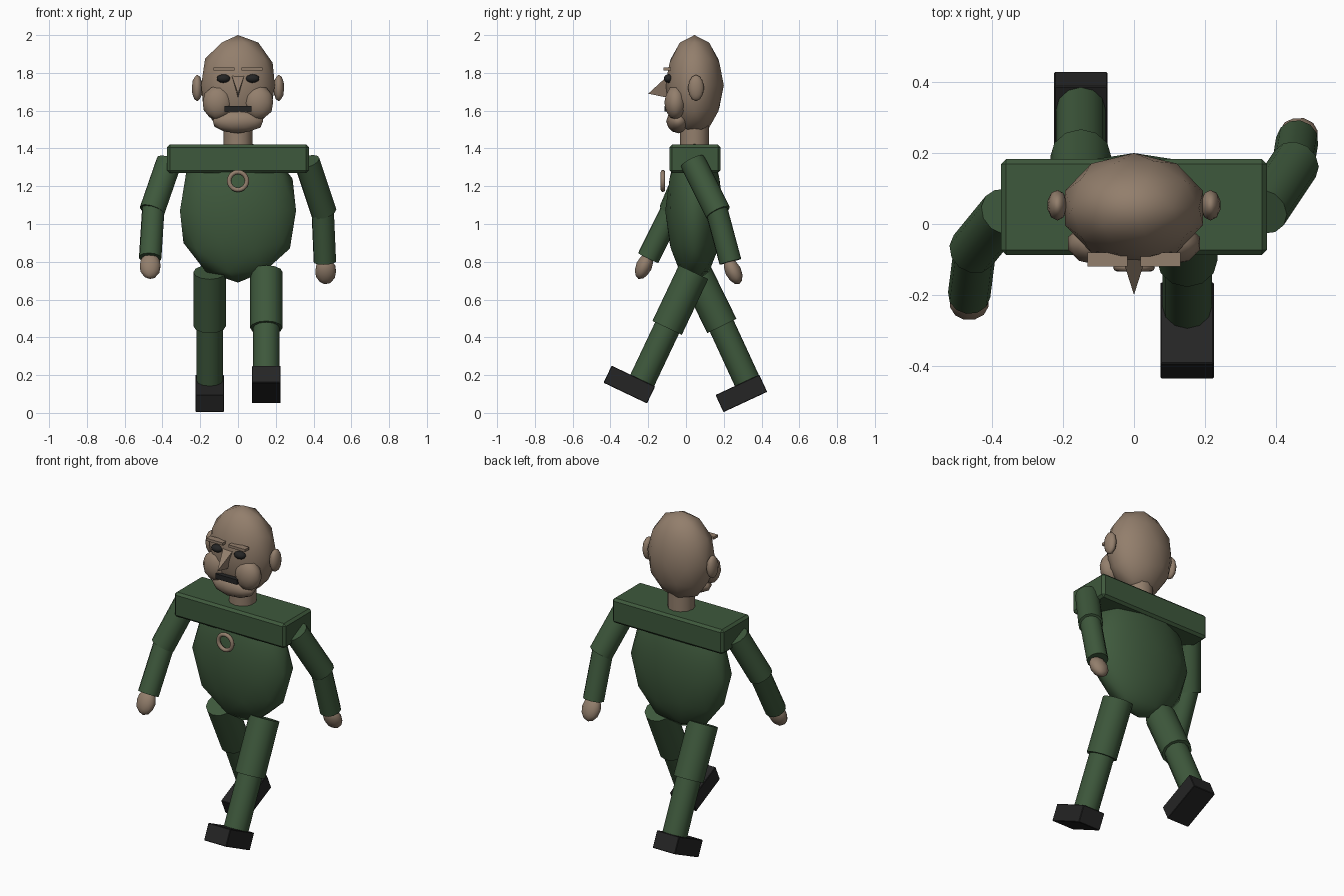
import bpy
import math
from mathutils import Vector

cube = bpy.data.objects.get("Cube")
if cube:
    bpy.data.objects.remove(cube, do_unlink=True)


def make_material(name, color):
    mat = bpy.data.materials.new(name)
    mat.use_nodes = True
    mat.diffuse_color = (*color, 1)
    mat.node_tree.nodes["Principled BSDF"].inputs["Base Color"].default_value = (*color, 1)
    return mat


SKIN = make_material("skin", (0.29, 0.21, 0.15))
GREEN = make_material("green_cloth", (0.048, 0.098, 0.045))
BLACK = make_material("black", (0.018, 0.018, 0.018))


def finish(name, mat, angle=None):
    obj = bpy.context.object
    obj.name = name
    obj.data.materials.append(mat)
    if angle:
        bpy.ops.object.shade_smooth_by_angle(angle=math.radians(angle))
    return obj


def ellipsoid(name, mat, center, radii, tilt=0):
    bpy.ops.mesh.primitive_ico_sphere_add(subdivisions=2, radius=1, location=center,
                                          rotation=(tilt, 0, 0))
    obj = finish(name, mat)
    obj.scale = radii
    bpy.ops.object.shade_smooth()
    return obj


def box(name, mat, center, size, tilt=0, bevel=0):
    bpy.ops.mesh.primitive_cube_add(size=1, location=center, rotation=(tilt, 0, 0))
    obj = finish(name, mat)
    obj.scale = size
    bpy.ops.object.transform_apply(location=False, rotation=False, scale=True)
    if bevel:
        mod = obj.modifiers.new("edge", "BEVEL")
        mod.width = bevel
        mod.segments = 1
    return obj


def limb(name, mat, start, end, radius):
    a, b = Vector(start), Vector(end)
    axis = b - a
    bpy.ops.mesh.primitive_cylinder_add(vertices=12, radius=radius, depth=axis.length,
                                        location=(a + b) / 2)
    obj = finish(name, mat, 40)
    obj.rotation_euler = axis.to_track_quat("Z", "Y").to_euler()
    return obj


# Body
ellipsoid("torso", GREEN, (0, 0.045, 1.07), (0.323, 0.155, 0.38))
box("shoulder_yoke", GREEN, (0, 0.048, 1.345), (0.75, 0.27, 0.15), bevel=0.014)
limb("neck", SKIN, (0, 0.045, 1.38), (0, 0.045, 1.55), 0.077)
bpy.ops.mesh.primitive_torus_add(location=(0, -0.122, 1.228), rotation=(math.pi / 2, 0, 0),
                                 major_radius=0.047, minor_radius=0.012,
                                 major_segments=20, minor_segments=8)
finish("chest_ring", SKIN, 60)

# Head
ellipsoid("head", SKIN, (0, 0.045, 1.735), (0.205, 0.155, 0.265))
ellipsoid("chin", SKIN, (0, -0.04, 1.545), (0.14, 0.065, 0.065))
box("moustache", BLACK, (0, -0.09, 1.61), (0.145, 0.05, 0.03))

# Nose: three-sided wedge running to a low tip
nose_mesh = bpy.data.meshes.new("nose")
nose_mesh.from_pydata([(-0.038, -0.08, 1.8), (0.038, -0.08, 1.8), (0, -0.08, 1.665), (0, -0.2, 1.69)],
                      [], [(0, 1, 2), (0, 3, 1), (1, 3, 2), (2, 3, 0)])
nose_mesh.materials.append(SKIN)
nose = bpy.data.objects.new("nose", nose_mesh)
bpy.context.collection.objects.link(nose)

for side, s in (("left", 1), ("right", -1)):
    # Paired face parts
    ellipsoid(side + "_ear", SKIN, (s * 0.216, 0.053, 1.72), (0.029, 0.043, 0.07))
    ellipsoid(side + "_cheek", SKIN, (s * 0.107, -0.055, 1.643), (0.083, 0.06, 0.092))
    ellipsoid(side + "_eye", BLACK, (s * 0.077, -0.092, 1.77), (0.037, 0.026, 0.023))
    box(side + "_eyebrow", SKIN, (s * 0.075, -0.1, 1.82), (0.112, 0.04, 0.016))

# Arms and legs in mid stride: the left arm swings back, the right arm forward
ARMS = {
    "left": ((0.365, 0.035, 1.33), (0.455, 0.17, 1.06), (0.46, 0.235, 0.8), (0.464, 0.25, 0.75), 0.45),
    "right": ((-0.365, 0.035, 1.33), (-0.455, -0.075, 1.07), (-0.465, -0.2, 0.82), (-0.465, -0.222, 0.778), -0.42),
}
for side, (shoulder, elbow, wrist, palm, tilt) in ARMS.items():
    limb(side + "_upper_arm", GREEN, shoulder, elbow, 0.069)
    limb(side + "_forearm", GREEN, Vector(elbow).lerp(Vector(shoulder), 0.08), wrist, 0.06)
    ellipsoid(side + "_hand", SKIN, palm, (0.057, 0.043, 0.075), tilt)

LEGS = {
    "left": ((0.15, 0.04, 0.745), (0.15, -0.1, 0.45), (0.15, -0.235, 0.165), (0.15, -0.3, 0.15), -0.445),
    "right": ((-0.15, 0.05, 0.745), (-0.15, 0.19, 0.46), (-0.15, 0.325, 0.165), (-0.15, 0.293, 0.103), 0.435),
}
for side, (hip, knee, ankle, foot, tilt) in LEGS.items():
    limb(side + "_thigh", GREEN, hip, knee, 0.086)
    limb(side + "_shin", GREEN, Vector(knee).lerp(Vector(hip), 0.1), ankle, 0.07)
    box(side + "_shoe", BLACK, foot, (0.15, 0.255, 0.1), tilt, 0.003)
